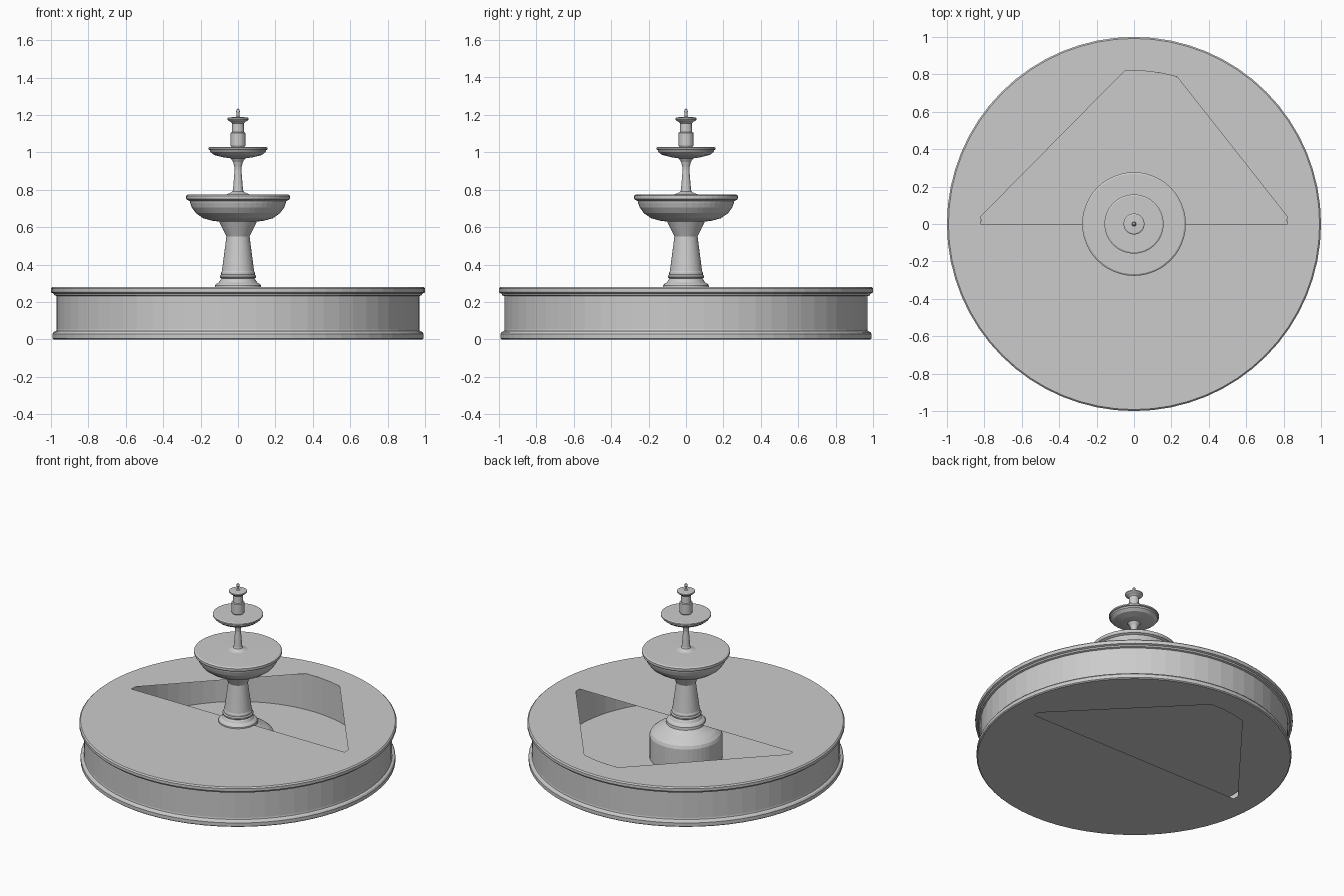
import bpy, bmesh
from math import cos, sin, pi, radians

if "Cube" in bpy.data.objects:
    bpy.data.objects.remove(bpy.data.objects["Cube"], do_unlink=True)

# One plain stone colour
stone = bpy.data.materials.new("grey_stone")
stone.use_nodes = True
colour = (0.6, 0.6, 0.6, 1)
stone.diffuse_color = colour
stone.node_tree.nodes["Principled BSDF"].inputs["Base Color"].default_value = colour


def finish(name, bm):
    mesh = bpy.data.meshes.new(name)
    bm.to_mesh(mesh)
    bm.free()
    mesh.materials.append(stone)
    obj = bpy.data.objects.new(name, mesh)
    bpy.context.collection.objects.link(obj)
    return obj


def ring(bm, radius, z, angles):
    return [bm.verts.new((radius * cos(a), radius * sin(a), z)) for a in angles]


def circle(sides):
    return [2 * pi * i / sides for i in range(sides)]


def lathe(name, profile, sides):
    """Turn a (radius, height) profile around the z axis."""
    bm = bmesh.new()
    rings = [ring(bm, r, z, circle(sides)) for r, z in profile]
    for low, high in zip(rings, rings[1:]):
        for i in range(sides):
            j = (i + 1) % sides
            bm.faces.new((low[i], low[j], high[j], high[i]))
    bmesh.ops.remove_doubles(bm, verts=bm.verts[:], dist=0.00001)
    return finish(name, bm)


def cut_disc(name, radius, z, side, up):
    """Flat disc with an angular opening; side mirrors the opening in x."""
    bm = bmesh.new()
    opening = [radians(a) for a in (0, 2.8, 73.7, 80.3, 86.9, 93.5, 177.2, 180)]
    loops = [ring(bm, radius, z, circle(SIDES)), ring(bm, INNER, z, opening)]
    for v in loops[1]:
        v.co.x *= side
    edges = [bm.edges.new((a, b)) for loop in loops
             for a, b in zip(loop, loop[1:] + loop[:1])]
    bmesh.ops.triangle_fill(bm, use_beauty=True, edges=edges, normal=(0, 0, up))
    for f in bm.faces:
        f.normal_update()
        if f.normal.z * up < 0:
            f.normal_flip()
    return finish(name, bm)


SIDES, INNER, FLOOR, TOP = 64, 0.82, 0.03, 0.28

# Basin: moulded outer wall, inner wall with floor, cover and underside
lathe("basin_outer_wall", [
    (0.985, 0), (0.992, 0.006), (0.992, 0.03), (0.985, 0.04), (0.972, 0.045),
    (0.97, 0.055), (0.97, 0.232), (0.982, 0.236), (0.986, 0.245), (0.998, 0.25),
    (1.0, 0.256), (1.0, 0.272), (0.992, TOP)], SIDES)
lathe("basin_inner_wall", [(INNER, TOP), (INNER, FLOOR), (0, FLOOR)], SIDES)
cut_disc("basin_cover", 0.992, TOP, 1, 1)
cut_disc("basin_underside", 0.985, 0, -1, -1)

# Pedestal and tapered column
lathe("pedestal", [
    (0.23, FLOOR), (0.23, 0.185), (0.222, 0.205), (0.195, 0.228),
    (0.155, 0.25), (0.125, 0.27), (0.123, 0.288), (0.115, 0.297),
    (0.102, 0.305), (0.095, 0.318), (0.088, 0.325), (0.096, 0.33),
    (0.097, 0.34), (0.09, 0.347), (0.09, 0.358), (0.086, 0.366),
    (0.062, 0.55), (0.1, 0.628), (0.1, 0.64)], 48)

# Large bowl with flat water top
lathe("large_bowl", [
    (0.1, 0.63), (0.14, 0.635), (0.187, 0.648), (0.225, 0.675), (0.247, 0.705),
    (0.256, 0.73), (0.258, 0.74), (0.273, 0.747), (0.277, 0.755),
    (0.277, 0.768), (0.268, 0.774), (0.06, 0.776), (0, 0.776)], 48)

# Slender stem and small bowl
lathe("upper_stem", [
    (0.06, 0.776), (0.042, 0.783), (0.03, 0.79), (0.027, 0.8), (0.018, 0.905),
    (0.02, 0.925), (0.026, 0.948), (0.04, 0.97)], 32)
lathe("small_bowl", [
    (0.04, 0.968), (0.08, 0.974), (0.128, 0.986), (0.148, 1.002),
    (0.15, 1.012), (0.158, 1.015), (0.158, 1.024), (0.15, 1.028), (0, 1.028)], 48)

# Top post, cap and spout
lathe("top_post", [
    (0.034, 1.027), (0.04, 1.037), (0.04, 1.104), (0.033, 1.108),
    (0.031, 1.155), (0.038, 1.162), (0.052, 1.17), (0.056, 1.175),
    (0.056, 1.183), (0.05, 1.187), (0.012, 1.189), (0.007, 1.195),
    (0.007, 1.21), (0.01, 1.217), (0.008, 1.228), (0, 1.236)], 32)
